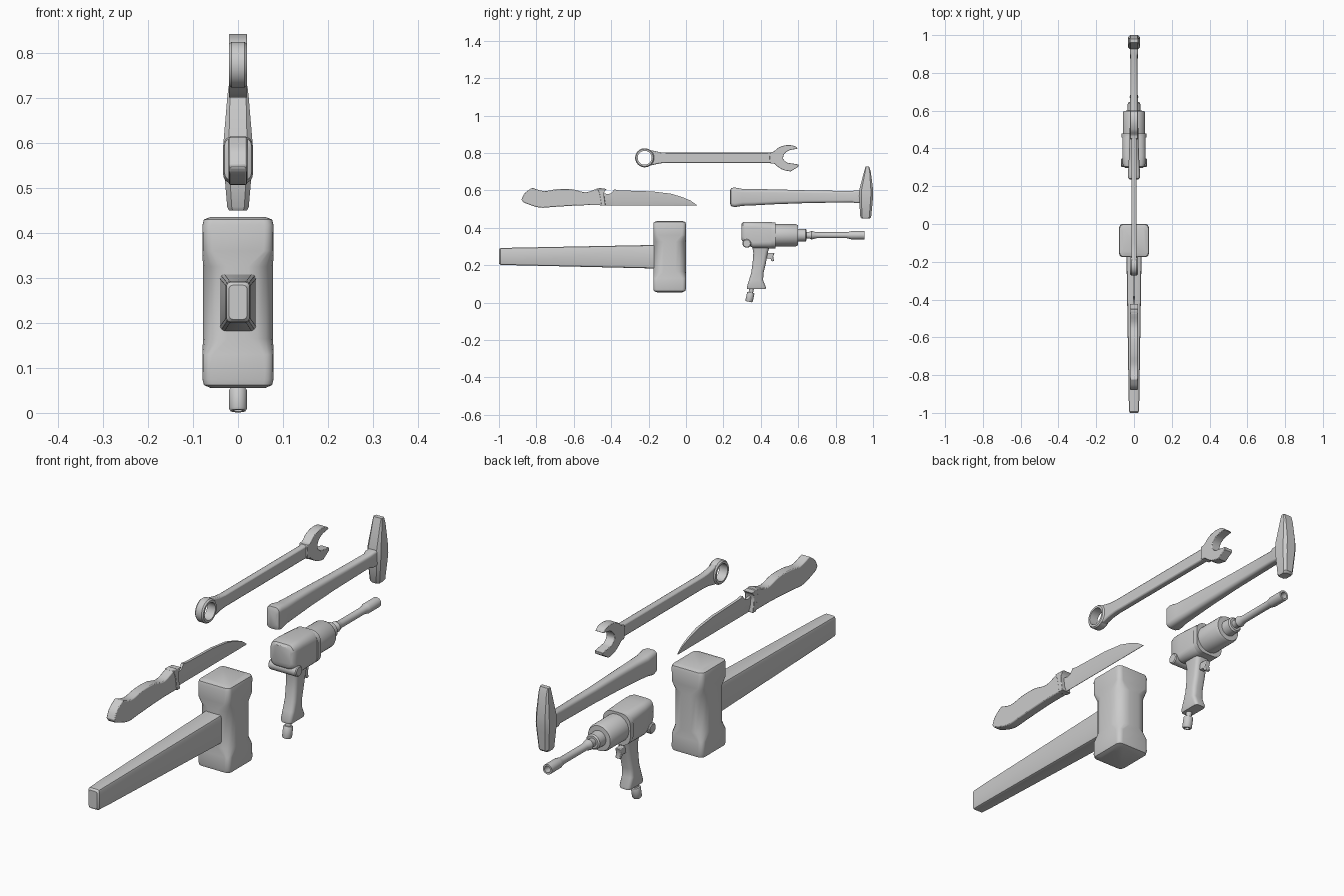
import bpy, bmesh, math
from mathutils import Vector


def new_object(name, bm):
    bmesh.ops.recalc_face_normals(bm, faces=bm.faces)
    me = bpy.data.meshes.new(name)
    bm.to_mesh(me)
    bm.free()
    ob = bpy.data.objects.new(name, me)
    bpy.context.collection.objects.link(ob)
    return ob


def loft(name, rings, closed=False):
    """Skin a list of equal-length point rings; cap both ends unless closed."""
    bm = bmesh.new()
    vr = [[bm.verts.new(p) for p in r] for r in rings]
    n = len(vr[0])
    for a, b in zip(vr, vr[1:] + ([vr[0]] if closed else [])):
        for i in range(n):
            j = (i + 1) % n
            bm.faces.new((a[i], a[j], b[j], b[i]))
    if not closed:
        bm.faces.new(vr[0][::-1])
        bm.faces.new(vr[-1])
    return new_object(name, bm)


def rrect(ca, cb, ha, hb, r, n):
    """Rounded rectangle in 2D, n segments per corner."""
    pts = []
    for k, (sa, sb) in enumerate(((1, 1), (-1, 1), (-1, -1), (1, -1))):
        for i in range(n + 1):
            t = math.pi / 2 * (k + i / n)
            pts.append((ca + sa * (ha - r) + r * math.cos(t),
                        cb + sb * (hb - r) + r * math.sin(t)))
    return pts


def loft_y(name, secs, n=4):
    """Sections: y, z low, z high, half width x, corner radius."""
    return loft(name, [[(x, y, z) for x, z in rrect(0, (a + b) / 2, hx, (b - a) / 2, r, n)]
                       for y, a, b, hx, r in secs])


def loft_z(name, secs, n=4):
    """Sections: z, y low, y high, half width x, corner radius."""
    return loft(name, [[(x, y, z) for x, y in rrect(0, (a + b) / 2, hx, (b - a) / 2, r, n)]
                       for z, a, b, hx, r in secs])


def lathe(name, origin, axis, prof, n=32, closed=False):
    """Revolve (distance, radius) pairs about an axis."""
    q = Vector(axis).to_track_quat('Z', 'Y')
    o = Vector(origin)
    return loft(name, [[o + q @ Vector((r * math.cos(2 * math.pi * i / n),
                                        r * math.sin(2 * math.pi * i / n), d))
                        for i in range(n)] for d, r in prof], closed)


def spline(pts, n=4):
    """Closed smooth curve through points; a repeated point stays a corner."""
    out = []
    for i in range(len(pts)):
        p0, p1, p2, p3 = (Vector(pts[(i + k - 1) % len(pts)]) for k in range(4))
        if (p1 - p2).length < 1e-6:
            continue
        for k in range(n):
            t = k / n
            out.append(0.5 * (2 * p1 + (p2 - p0) * t + (2 * p0 - 5 * p1 + 4 * p2 - p3) * t * t
                              + (3 * p1 - p0 - 3 * p2 + p3) * t ** 3))
    return out


def slab(name, pts, hx, bevel=0.0):
    """Side profile (y, z) given thickness in x."""
    ob = loft(name, [[(s * hx, p[0], p[1]) for p in pts] for s in (-1, 1)])
    if bevel:
        m = ob.modifiers.new("bevel", 'BEVEL')
        m.width, m.segments, m.limit_method = bevel, 2, 'ANGLE'
        m.angle_limit = math.radians(50)
    return ob


# Sledge hammer: square-ended head with rounded waist, tapered handle
loft_z("sledge_head", [
    (0.055, -0.155, -0.020, 0.060, 0.02), (0.062, -0.172, -0.003, 0.076, 0.02),
    (0.075, -0.175, 0.0, 0.079, 0.02), (0.130, -0.175, 0.0, 0.079, 0.022),
    (0.165, -0.175, 0.0, 0.078, 0.055), (0.325, -0.175, 0.0, 0.078, 0.055),
    (0.360, -0.175, 0.0, 0.079, 0.022), (0.418, -0.175, 0.0, 0.079, 0.02),
    (0.430, -0.172, -0.003, 0.076, 0.02), (0.436, -0.155, -0.020, 0.060, 0.02)])
loft_y("sledge_handle", [
    (-1.0, 0.208, 0.284, 0.020, 0.008), (-0.992, 0.202, 0.291, 0.026, 0.009),
    (-0.93, 0.200, 0.293, 0.028, 0.009), (-0.16, 0.182, 0.308, 0.040, 0.010)], 2)

# Cross-peen hammer
loft_z("hammer_head", [
    (0.450, 0.938, 0.982, 0.020, 0.008), (0.458, 0.932, 0.990, 0.024, 0.010),
    (0.540, 0.926, 0.998, 0.031, 0.012), (0.570, 0.925, 1.0, 0.033, 0.012),
    (0.605, 0.927, 1.0, 0.032, 0.012), (0.700, 0.952, 0.988, 0.024, 0.006),
    (0.727, 0.960, 0.979, 0.021, 0.003)], 1)
loft_y("hammer_handle", [
    (0.235, 0.530, 0.598, 0.020, 0.015), (0.241, 0.516, 0.612, 0.030, 0.018),
    (0.260, 0.510, 0.615, 0.033, 0.020), (0.300, 0.517, 0.608, 0.030, 0.020),
    (0.370, 0.520, 0.607, 0.026, 0.018), (0.480, 0.526, 0.605, 0.023, 0.017),
    (0.650, 0.532, 0.600, 0.020, 0.015), (0.890, 0.536, 0.596, 0.018, 0.012),
    (0.905, 0.532, 0.600, 0.022, 0.010), (0.940, 0.532, 0.600, 0.022, 0.010)])

# Combination wrench
C = 0.774
lathe("wrench_ring", (0, -0.221, C), (1, 0, 0),
      [(-0.020, 0.037), (-0.020, 0.046), (-0.014, 0.051), (0.014, 0.051),
       (0.020, 0.046), (0.020, 0.037)], 40, True)
upper = [(-0.187, 0.024), (-0.196, 0.042), (-0.175, 0.038), (-0.14, 0.030),
         (-0.105, 0.027), (0.44, 0.027), (0.475, 0.032), (0.50, 0.03)]
slab("wrench_shank", [(y, C + h) for y, h in upper] + [(y, C - h) for y, h in upper[::-1]]
     + [(-0.182, C)], 0.014, 0.005)
slab("wrench_jaw", spline([
    (0.450, 0.800), (0.470, 0.808), (0.497, 0.830), (0.540, 0.842), (0.580, 0.837),
    (0.597, 0.822), (0.597, 0.822), (0.553, 0.814), (0.527, 0.796), (0.520, 0.768),
    (0.540, 0.748), (0.540, 0.748), (0.602, 0.738), (0.602, 0.738), (0.600, 0.726),
    (0.600, 0.726), (0.560, 0.701), (0.560, 0.701), (0.520, 0.709), (0.490, 0.727),
    (0.472, 0.742), (0.450, 0.748)]), 0.020, 0.004)

# Knife: contoured handle, guard, tapered blade
slab("knife_handle", spline([
    (-0.880, 0.550), (-0.880, 0.550), (-0.862, 0.585), (-0.822, 0.614), (-0.822, 0.614),
    (-0.760, 0.596), (-0.690, 0.606), (-0.610, 0.606), (-0.535, 0.590), (-0.465, 0.612),
    (-0.445, 0.600), (-0.430, 0.520), (-0.430, 0.520), (-0.560, 0.520), (-0.700, 0.512),
    (-0.785, 0.508), (-0.868, 0.535), (-0.868, 0.535)]), 0.020, 0.008)
slab("knife_guard", spline([
    (-0.475, 0.610), (-0.475, 0.610), (-0.422, 0.608), (-0.422, 0.608), (-0.438, 0.585),
    (-0.430, 0.518), (-0.430, 0.518), (-0.452, 0.518), (-0.452, 0.518), (-0.462, 0.580)]),
    0.022, 0.005)
blade = [(-0.46, 0.58), (-0.435, 0.584), (-0.418, 0.579), (-0.40, 0.585), (-0.389, 0.596),
         (-0.384, 0.605), (-0.36, 0.600), (-0.18, 0.594), (-0.08, 0.582), (-0.02, 0.564),
         (0.025, 0.545), (0.058, 0.521)]
rings = []
for y, t in blade:
    b = 0.518
    w = min(0.006, 0.08 * (t - b) + 0.001)
    rings.append([(-w, y, t), (w, y, t), (w, y, b + 0.35 * (t - b)), (0.001, y, b),
                  (-0.001, y, b), (-w, y, b + 0.35 * (t - b))])
loft("knife_blade", rings)

# Air impact gun: housing, motor barrel, anvil and socket
loft_y("gun_body", [
    (0.297, 0.335, 0.420, 0.046, 0.024), (0.304, 0.325, 0.429, 0.055, 0.026),
    (0.320, 0.312, 0.432, 0.060, 0.028), (0.360, 0.292, 0.432, 0.062, 0.030),
    (0.455, 0.290, 0.430, 0.062, 0.036), (0.478, 0.292, 0.427, 0.060, 0.040)], 5)
loft_y("gun_flange", [
    (0.457, 0.290, 0.428, 0.066, 0.042), (0.478, 0.290, 0.428, 0.066, 0.042)], 5)
lathe("gun_barrel", (0, 0, 0.360), (0, 1, 0), [
    (0.46, 0.059), (0.588, 0.059), (0.599, 0.054), (0.600, 0.034), (0.640, 0.033),
    (0.645, 0.027), (0.645, 0.018), (0.660, 0.018), (0.672, 0.023), (0.690, 0.018),
    (0.70, 0.016), (0.860, 0.016), (0.880, 0.021), (0.884, 0.022), (0.955, 0.022),
    (0.955, 0.014), (0.915, 0.014)])
lathe("gun_selector_knob", (0, 0.325, 0.316), (1, 0, 0), [
    (-0.068, 0.019), (-0.064, 0.023), (0.064, 0.023), (0.068, 0.019)], 24)

# Gun grip, trigger and air connector
loft_z("gun_grip", [
    (0.072, 0.327, 0.426, 0.024, 0.012), (0.082, 0.325, 0.427, 0.028, 0.014),
    (0.120, 0.337, 0.412, 0.028, 0.016), (0.160, 0.349, 0.415, 0.028, 0.018),
    (0.210, 0.356, 0.427, 0.028, 0.018), (0.265, 0.360, 0.437, 0.030, 0.018),
    (0.310, 0.352, 0.450, 0.036, 0.020)])
slab("gun_trigger", [
    (0.425, 0.266), (0.473, 0.266), (0.466, 0.245), (0.471, 0.222), (0.458, 0.220),
    (0.452, 0.235), (0.425, 0.235)], 0.012, 0.003)
lathe("air_connector", (0, 0.352, 0.080), (0, -0.2, -0.98), [
    (0.0, 0.012), (0.026, 0.012), (0.027, 0.018), (0.031, 0.020), (0.072, 0.020),
    (0.077, 0.017), (0.077, 0.010), (0.060, 0.010)], 24)

# Smooth shading with crisp edges
for ob in bpy.context.scene.objects:
    ob.select_set(True)
    bpy.context.view_layer.objects.active = ob
bpy.ops.object.shade_smooth_by_angle(angle=math.radians(35))
